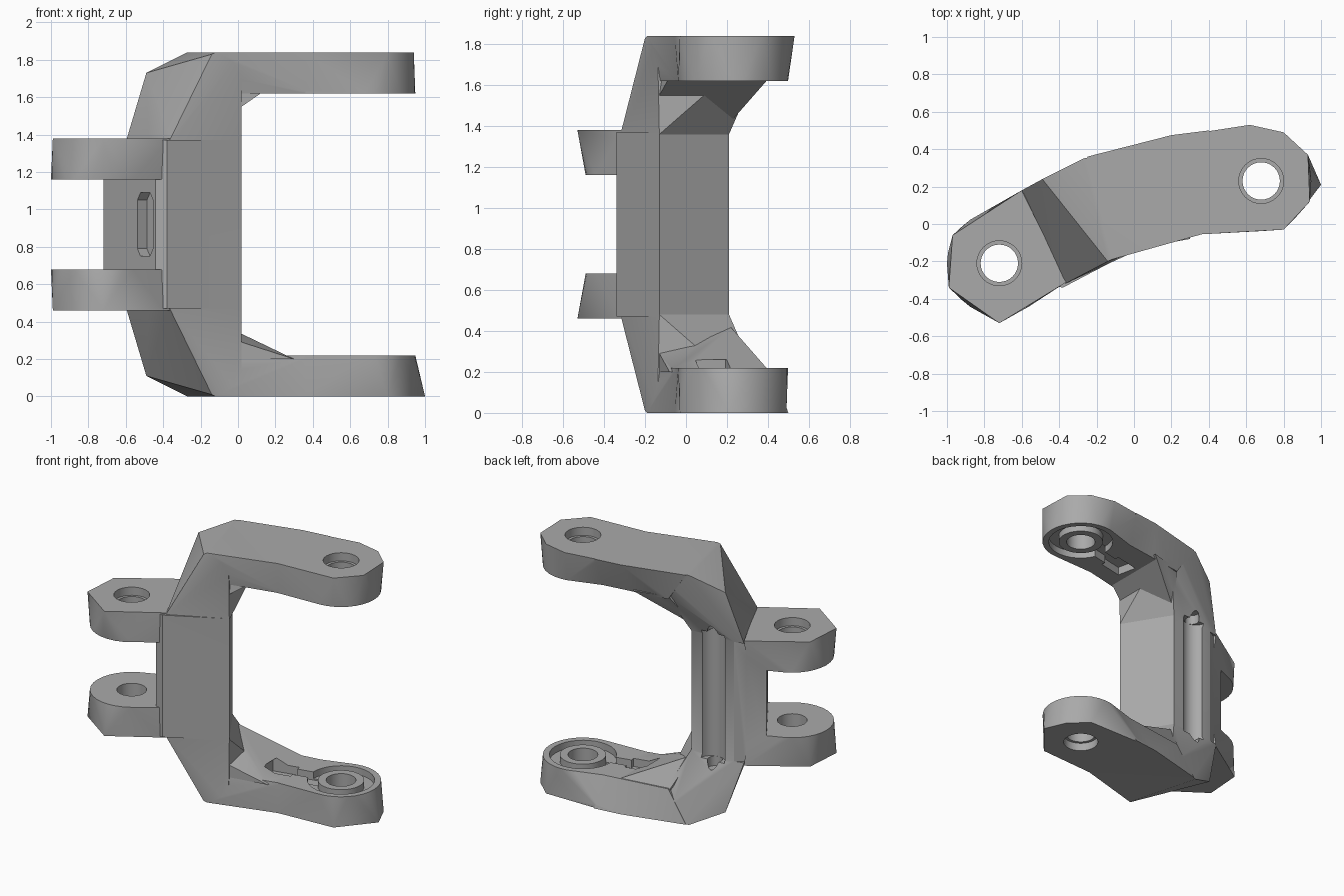
import bpy, bmesh, math
from mathutils import Vector, Matrix

cube = bpy.data.objects.get("Cube")
if cube:
    bpy.data.objects.remove(cube)

H = 1.84                      # overall height
ARM_HUB = Vector((0.68, 0.23))
LUG_HUB = Vector((-0.72, -0.21))

metal = bpy.data.materials.new("grey_metal")
metal.use_nodes = True
metal.diffuse_color = (0.4, 0.4, 0.4, 1)
metal.node_tree.nodes["Principled BSDF"].inputs["Base Color"].default_value = (0.4, 0.4, 0.4, 1)


def circle(c, r, n=32):
    return [(c[0] + r * math.cos(2 * math.pi * i / n), c[1] + r * math.sin(2 * math.pi * i / n))
            for i in range(n)]


def solid(name, *layers, lower=False):
    """Convex solid around layers of (z, plan points); lower flips it to the bottom half."""
    bm = bmesh.new()
    for z, pts in layers:
        for p in pts:
            bm.verts.new((p[0], p[1], H - z if lower else z))
    hull = bmesh.ops.convex_hull(bm, input=bm.verts[:])
    loose = [v for v in bm.verts if not v.link_faces]
    bmesh.ops.delete(bm, geom=loose, context='VERTS')
    bmesh.ops.recalc_face_normals(bm, faces=bm.faces[:])
    mesh = bpy.data.meshes.new(name)
    bm.to_mesh(mesh)
    bm.free()
    ob = bpy.data.objects.new(name, mesh)
    bpy.context.collection.objects.link(ob)
    return ob


def box_plan(c, axis, length, width):
    """Rectangle centred on c with its length along axis."""
    a = Vector(axis).normalized()
    s = Vector((-a.y, a.x))
    c = Vector(c)
    return [c + a * length / 2 * i + s * width / 2 * j for i in (-1, 1) for j in (-1, 1)]


# Upright web between the two arms
inner_front, inner_back, back = (0.02, -0.13), (-0.19, 0.21), (-0.53, 0.195)
web_plan = [inner_front, inner_back, back, (-0.72, 0.09), (-0.44, -0.33), (-0.38, -0.34)]
body = solid("yoke_bracket", (0.47, web_plan), (H - 0.47, web_plan))
adds, cuts, bosses = [], [], []

for lower in (False, True):
    tag = "lower_" if lower else "upper_"
    tip = 1.0 if lower else 0.94
    reach = 0.3 if lower else 0.15

    # Shoulder leaning from the web into the arm
    adds.append(solid(tag + "shoulder",
        (1.36, [inner_front, inner_back, back, (-0.6, 0.18), (-0.37, -0.32)]),
        (1.55, [inner_front, (-0.15, 0.28)]),
        (1.73, [(-0.49, 0.24), (-0.19, -0.22), (0.02, -0.13)]),
        (1.83, [(-0.14, -0.2)]),
        (H, [(-0.27, 0.35), (-0.12, -0.19), (0.02, -0.14), (0.02, 0.42)]), lower=lower))

    # Inner gusset under the arm
    adds.append(solid(tag + "gusset",
        (1.4, [(-0.2, 0.2), (-0.25, 0.1)]),
        (1.55, [inner_front, (-0.1, 0.3), (-0.2, -0.1)]),
        (1.64, [(reach, -0.08), (reach, 0.41), (-0.1, 0.35), (-0.1, -0.15)]), lower=lower))

    # Arm and its end
    adds.append(solid(tag + "arm",
        (1.62, [(0.0, -0.13), (0.4, -0.04), (0.4, 0.42), (-0.1, 0.35)]),
        (H, [(-0.12, -0.19), (0.38, -0.05), (0.4, 0.5), (0.2, 0.475), (-0.25, 0.36)]), lower=lower))
    adds.append(solid(tag + "arm_end",
        (1.62, circle(ARM_HUB, 0.268) + [(0.36, -0.05), (0.36, 0.41)]),
        (H, [(0.36, -0.055), (0.8, -0.03), (tip, 0.12 + (tip - 0.94) * 1.5), (0.93, 0.37),
             (0.8, 0.49), (0.62, 0.49 if lower else 0.53), (0.36, 0.49)]), lower=lower))

    # Hinge lug
    adds.append(solid(tag + "lug",
        (1.16, circle(LUG_HUB, 0.28) + [(-0.6, 0.14), (-0.4, -0.33)]),
        (1.38, [(-0.97, -0.06), (-0.6, 0.18), (-0.36, -0.31), (-0.72, -0.53), (-0.99, -0.34)]),
        lower=lower))

    # Recess round the arm hole, with a channel running along the arm
    along = Vector((-0.93, -0.2)).normalized()
    cuts.append(solid(tag + "hub_recess", (1.58, circle(ARM_HUB, 0.225)),
                      (1.67, circle(ARM_HUB, 0.225)), lower=lower))
    for part, dist, size in (("channel", 0.3, (0.3, 0.09)), ("pocket", 0.43, (0.19, 0.15))):
        plan = box_plan(ARM_HUB + along * dist, along, *size)
        cuts.append(solid(tag + part, (1.58, plan), (1.68, plan), lower=lower))
    bosses.append(solid(tag + "hub_boss", (1.62, circle(ARM_HUB, 0.155)),
                        (1.7, circle(ARM_HUB, 0.155)), lower=lower))

    # Screw seat at the end of the back groove
    cuts.append(solid(tag + "screw_seat", (1.3, circle((-0.37, 0.19), 0.05, 16)),
                      (1.46, circle((-0.37, 0.19), 0.05, 16)), lower=lower))

# Groove down the back and slot in the hinge side of the web
groove = circle((-0.37, 0.235), 0.095, 24)
cuts.append(solid("back_groove", (0.45, groove), (H - 0.45, groove)))
slot_axis = (0.28, -0.42)
slot = box_plan((-0.495, -0.245), slot_axis, 0.15, 0.12)
slot_ends = box_plan((-0.495, -0.245), slot_axis, 0.09, 0.12)
cuts.append(solid("side_slot", (0.75, slot_ends), (0.79, slot), (1.05, slot), (1.09, slot_ends)))

# Pin holes with a wider counterbore on the outside
holes = []
for lower in (False, True):
    for name, hub, bottom, top in (("arm", ARM_HUB, 1.5, H), ("lug", LUG_HUB, 1.1, 1.38)):
        holes.append(solid(name + "_hole", (bottom, circle(hub, 0.1)),
                           (top + 0.05, circle(hub, 0.1)), lower=lower))
        holes.append(solid(name + "_counterbore", (top - 0.06, circle(hub, 0.12)),
                           (top + 0.05, circle(hub, 0.12)), lower=lower))

# Combine everything into one solid casting
helpers = []
for op, group in (('UNION', adds), ('DIFFERENCE', cuts), ('UNION', bosses), ('DIFFERENCE', holes)):
    for ob in group:
        mod = body.modifiers.new(ob.name, 'BOOLEAN')
        mod.operation, mod.solver, mod.object = op, 'MANIFOLD', ob
        helpers.append(ob)
bpy.context.view_layer.update()
result = bpy.data.meshes.new_from_object(body.evaluated_get(bpy.context.evaluated_depsgraph_get()))
body.modifiers.clear()
body.data = result
for ob in helpers:
    bpy.data.objects.remove(ob)

# Tidy flat regions, colour and shade
bm = bmesh.new()
bm.from_mesh(result)
bmesh.ops.remove_doubles(bm, verts=bm.verts[:], dist=0.0005)
bmesh.ops.dissolve_limit(bm, angle_limit=math.radians(0.5), verts=bm.verts[:], edges=bm.edges[:])
bm.to_mesh(result)
bm.free()
result.materials.clear()
result.materials.append(metal)
bpy.ops.object.select_all(action='DESELECT')
body.select_set(True)
bpy.context.view_layer.objects.active = body
bpy.ops.object.shade_smooth_by_angle(angle=math.radians(25))
